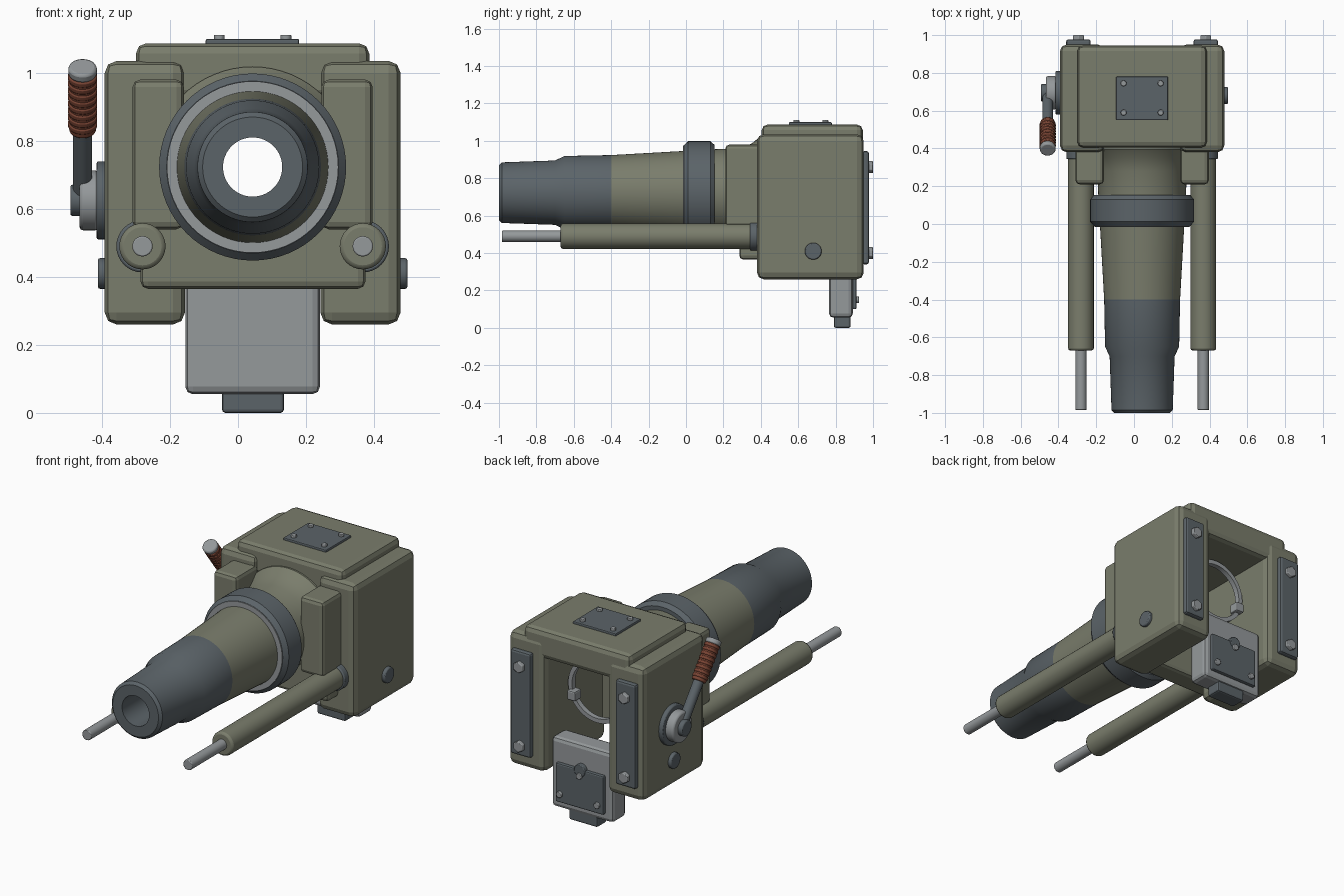
import bpy, bmesh, math
from mathutils import Vector

if "Cube" in bpy.data.objects:
    bpy.data.objects.remove(bpy.data.objects["Cube"])

CX, AXIS_Z = 0.043, 0.723      # symmetry plane and bore height


def material(name, rgb):
    m = bpy.data.materials.new(name)
    m.diffuse_color = (*rgb, 1)
    m.use_nodes = True
    m.node_tree.nodes["Principled BSDF"].inputs["Base Color"].default_value = m.diffuse_color
    return m


OLIVE = material("olive paint", (0.195, 0.205, 0.15))
DARK = material("dark steel", (0.105, 0.126, 0.14))
STEEL = material("bright steel", (0.30, 0.32, 0.33))
BROWN = material("brown grip", (0.20, 0.06, 0.035))


def finish(name, bm, mats, bevel=0, segments=2, smooth=True):
    bmesh.ops.recalc_face_normals(bm, faces=bm.faces)
    me = bpy.data.meshes.new(name)
    bm.to_mesh(me)
    bm.free()
    ob = bpy.data.objects.new(name, me)
    bpy.context.collection.objects.link(ob)
    for m in mats:
        me.materials.append(m)
    if bevel:
        mod = ob.modifiers.new("bevel", 'BEVEL')
        mod.width, mod.segments = bevel, segments
        mod.limit_method = 'ANGLE'
    if smooth:
        bpy.ops.object.select_all(action='DESELECT')
        ob.select_set(True)
        bpy.context.view_layer.objects.active = ob
        bpy.ops.object.shade_smooth_by_angle(angle=math.radians(30))
    return ob


def box(name, x, y, z, mat, bevel=0.02):
    bm = bmesh.new()
    bmesh.ops.create_cube(bm, size=1)
    for v in bm.verts:
        v.co = [sum(r) / 2 + c * abs(r[1] - r[0]) for r, c in zip((x, y, z), v.co)]
    return finish(name, bm, [mat], bevel, 2, False)


def rod(name, a, b, r, mat, n=32, bevel=0.0):
    a, b = Vector(a), Vector(b)
    bm = bmesh.new()
    bmesh.ops.create_cone(bm, cap_ends=True, segments=n, radius1=r, radius2=r, depth=(b - a).length)
    bm.transform((b - a).to_track_quat('Z', 'Y').to_matrix().to_4x4())
    bmesh.ops.translate(bm, verts=bm.verts, vec=(a + b) / 2)
    return finish(name, bm, [mat], bevel)


def lathe(name, profile, mats, rule=None, n=64):
    """Closed (radius, y) profile turned around the bore axis."""
    bm = bmesh.new()
    rings = []
    for r, y in profile:
        rings.append([bm.verts.new((CX + r * math.cos(2 * math.pi * i / n), y,
                                    AXIS_Z + r * math.sin(2 * math.pi * i / n))) for i in range(n)])
    for k, ring in enumerate(rings):
        nxt = rings[(k + 1) % len(rings)]
        for i in range(n):
            j = (i + 1) % n
            f = bm.faces.new((ring[i], ring[j], nxt[j], nxt[i]))
            if rule:
                p, q = profile[k], profile[(k + 1) % len(profile)]
                f.material_index = rule((p[0] + q[0]) / 2, (p[1] + q[1]) / 2)
    return finish(name, bm, mats)


def span(s, a, b):
    """x range at distances a..b from the symmetry plane, on side s."""
    return tuple(sorted((CX + s * a, CX + s * b)))


# Barrel with rear flange, muzzle section and bore dark
lathe("barrel", [(0.087, -1), (0.147, -1), (0.162, -0.985), (0.172, -0.70), (0.196, -0.65),
                 (0.201, -0.40), (0.223, -0.01), (0.232, 0.15), (0.237, 0.28), (0.262, 0.35),
                 (0.295, 0.395), (0.295, 0.42), (0.087, 0.42)], [OLIVE, DARK],
      lambda r, y: int(r < 0.1 or y < -0.4))
# Collar with bright front face
lathe("barrel_collar", [(0.21, -0.012), (0.253, -0.012), (0.275, 0.012), (0.275, 0.13),
                        (0.255, 0.153), (0.21, 0.153)], [DARK])
lathe("collar_front_ring", [(0.215, -0.017), (0.252, -0.017), (0.252, -0.009), (0.215, -0.009)], [STEEL])

# Breech housing
box("housing_top", (-0.30, 0.386), (0.405, 0.945), (0.92, 1.087), OLIVE, 0.03)
box("front_lower_plate", (-0.287, 0.375), (0.285, 0.42), (0.365, 0.60), OLIVE, 0.022)
for s, side in ((-1, "left"), (1, "right")):
    box(side + "_cheek", span(s, 0.199, 0.435), (0.38, 0.95), (0.26, 1.035), OLIVE, 0.035)
    box(side + "_front_pad", span(s, 0.202, 0.353), (0.21, 0.42), (0.54, 0.98), OLIVE, 0.022)
    box(side + "_back_plate", span(s, 0.272, 0.402), (0.94, 0.978), (0.34, 0.945), DARK, 0.012)
    for z in (0.40, 0.86):
        x = CX + s * 0.337
        rod(side + "_back_bolt", (x, 0.97, z), (x, 1.0, z), 0.033, STEEL, 6, 0.004)
    # Side pivot
    rod(side + "_pivot", (CX + s * 0.42, 0.68, 0.41), (CX + s * 0.455, 0.68, 0.41), 0.045, DARK, 32, 0.006)
    # Recoil cylinder, collar and piston rod
    x = CX + s * 0.324
    rod(side + "_recoil_cylinder", (x, -0.67, 0.49), (x, 0.39, 0.49), 0.068, OLIVE, 32, 0.012)
    rod(side + "_recoil_collar", (x, 0.343, 0.49), (x, 0.39, 0.49), 0.077, DARK, 32, 0.006)
    rod(side + "_piston_rod", (x, -0.985, 0.49), (x, -0.6, 0.49), 0.03, STEEL, 24, 0.004)
    # Extractor claw
    x = CX + s * 0.15
    box(side + "_extractor", (x - 0.026, x + 0.026), (0.72, 0.78), (0.635, 0.69), STEEL, 0.008)

# Thin ring behind the bore
lathe("breech_ring", [(0.160, 0.725), (0.185, 0.725), (0.185, 0.755), (0.160, 0.755)], [STEEL])

# Top cover plate
box("top_plate", (-0.095, 0.18), (0.55, 0.78), (1.08, 1.10), DARK, 0.005)
for dx in (-0.098, 0.098):
    for y in (0.59, 0.745):
        rod("top_bolt", (CX + dx, y, 1.095), (CX + dx, y, 1.112), 0.016, STEEL, 12, 0.003)

# Lowered breech block
box("breech_block", (-0.155, 0.241), (0.765, 0.892), (0.055, 0.46), STEEL, 0.022)
box("block_foot", (-0.047, 0.135), (0.79, 0.88), (0.0, 0.07), DARK, 0.01)
box("block_back_plate", (-0.107, 0.2), (0.885, 0.912), (0.1, 0.325), DARK, 0.008)
rod("block_back_boss", (CX, 0.885, 0.32), (CX, 0.917, 0.32), 0.035, DARK, 24, 0.004)
for x, z in ((-0.07, 0.15), (0.17, 0.15), (CX, 0.29)):
    rod("block_bolt", (x, 0.905, z), (x, 0.925, z), 0.018, STEEL, 12, 0.003)

# Lever hub on the left cheek
HY, HZ = 0.695, 0.625
rod("lever_base", (-0.38, HY, HZ), (-0.416, HY, HZ), 0.115, DARK, 40, 0.006)
rod("lever_disc", (-0.41, HY, HZ), (-0.466, HY, HZ), 0.088, STEEL, 40, 0.01)
rod("lever_hub", (-0.46, HY, HZ), (-0.493, HY, HZ), 0.046, DARK, 32, 0.006)

# Lever arm, ribbed grip and cap
base = Vector((-0.457, HY, HZ))
tip = Vector((-0.457, 0.392, 1.018))


def along(t):
    return base.lerp(tip, t)


rod("lever_arm", along(0), along(0.6), 0.028, DARK, 24)
rod("lever_grip", along(0.52), along(0.95), 0.0395, BROWN, 32, 0.006)
for i in range(8):
    t = 0.555 + i * 0.05
    rod("grip_rib", along(t), along(t + 0.036), 0.043, BROWN, 32, 0.004)
rod("lever_cap", along(0.94), along(1.0), 0.042, STEEL, 32, 0.008)
